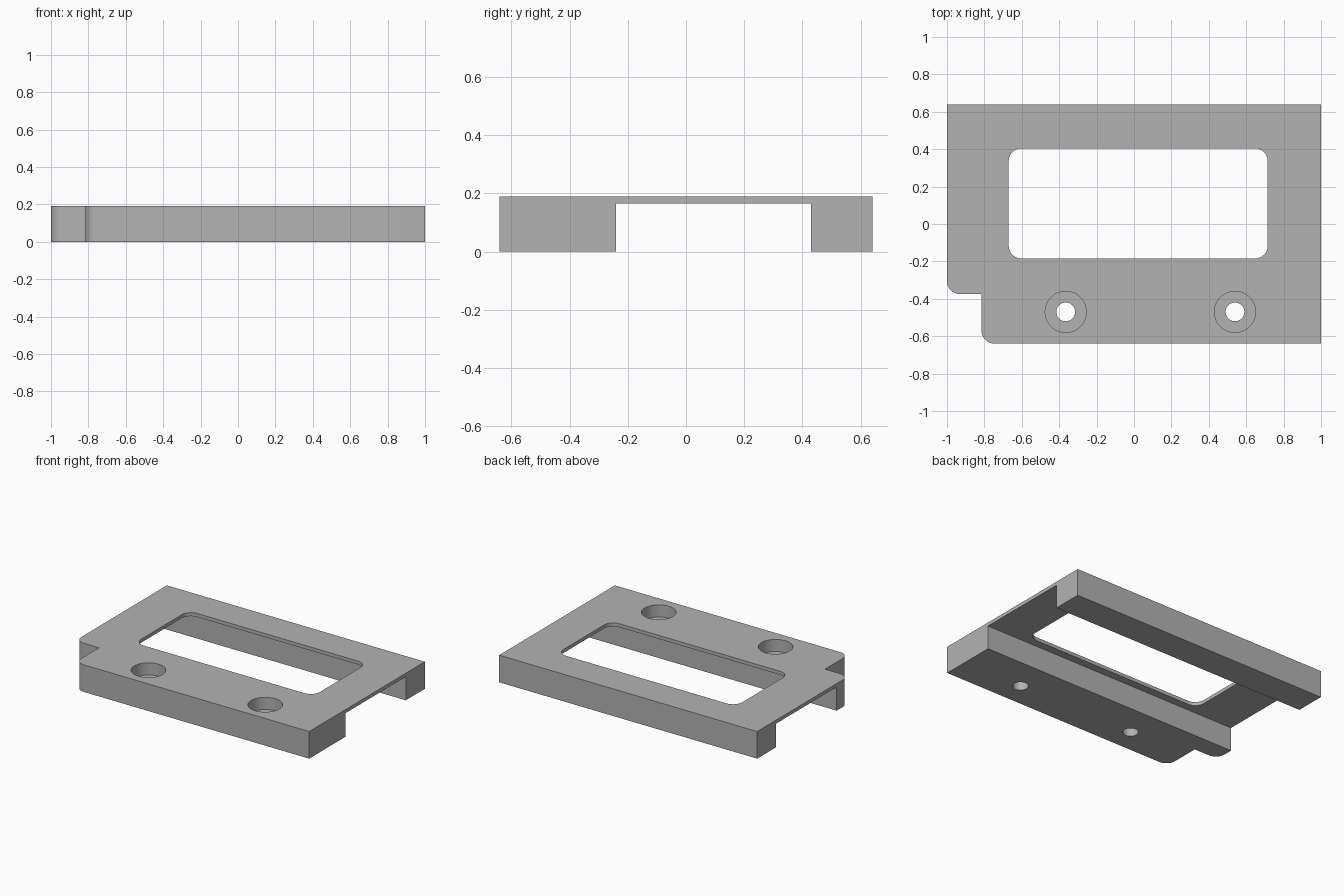
import bpy, bmesh, math
from mathutils import Vector

cube = bpy.data.objects.get("Cube")
if cube:
    bpy.data.objects.remove(cube, do_unlink=True)

HEIGHT = 0.19
PLATE_BOTTOM = 0.165
BORE_FLOOR = 0.105
FILLET = 0.07

grey = bpy.data.materials.new("matte grey")
grey.use_nodes = True
colour = (0.45, 0.45, 0.45, 1)
grey.diffuse_color = colour
grey.node_tree.nodes["Principled BSDF"].inputs["Base Color"].default_value = colour


def rounded(points, steps=10):
    """Outline from (x, y, radius) corners, listed counter-clockwise."""
    outline = []
    count = len(points)
    for i, (x, y, r) in enumerate(points):
        corner = Vector((x, y))
        if r == 0:
            outline.append(corner)
            continue
        before = (Vector(points[i - 1][:2]) - corner).normalized()
        after = (Vector(points[(i + 1) % count][:2]) - corner).normalized()
        centre = corner + (before + after) * r
        for s in range(steps + 1):
            a = math.pi / 2 * s / steps
            outline.append(centre - after * r * math.cos(a) - before * r * math.sin(a))
    return outline


def circle(x, y, r, sides=48):
    return [Vector((x + r * math.cos(math.tau * i / sides),
                    y + r * math.sin(math.tau * i / sides))) for i in range(sides)]


def rectangle(x0, x1, y0, y1, r=0):
    return rounded([(x0, y0, r), (x1, y0, r), (x1, y1, r), (x0, y1, r)])


def prism(name, outline, z0, z1):
    bm = bmesh.new()
    face = bm.faces.new([bm.verts.new((p.x, p.y, z0)) for p in outline])
    top = bmesh.ops.extrude_face_region(bm, geom=[face])["geom"]
    bmesh.ops.translate(bm, vec=(0, 0, z1 - z0),
                        verts=[v for v in top if isinstance(v, bmesh.types.BMVert)])
    bmesh.ops.recalc_face_normals(bm, faces=bm.faces)
    mesh = bpy.data.meshes.new(name)
    bm.to_mesh(mesh)
    bm.free()
    mesh.materials.append(grey)
    obj = bpy.data.objects.new(name, mesh)
    bpy.context.collection.objects.link(obj)
    return obj


# Plate outline with the stepped front corner
plate = prism("mounting_plate", rounded([
    (-0.815, -0.64, FILLET), (1, -0.64, 0), (1, 0.64, 0),
    (-1, 0.64, 0), (-1, -0.375, FILLET), (-0.815, -0.375, 0)]), 0, HEIGHT)

# Underside channel and rounded window
cutters = [
    prism("channel_cutter", rectangle(-1.2, 1.2, -0.24, 0.43), -0.1, PLATE_BOTTOM),
    prism("window_cutter", rectangle(-0.67, 0.715, -0.185, 0.405, FILLET), 0.1, 0.3),
]
# Counterbored screw holes
for x in (-0.365, 0.54):
    cutters.append(prism("bore_cutter", circle(x, -0.47, 0.11), BORE_FLOOR, 0.3))
    cutters.append(prism("hole_cutter", circle(x, -0.47, 0.05), -0.1, 0.15))

for cutter in cutters:
    cutter.hide_render = True
    cut = plate.modifiers.new(cutter.name, 'BOOLEAN')
    cut.operation = 'DIFFERENCE'
    cut.solver = 'EXACT'
    cut.object = cutter

# Bake the cuts and drop the helpers
bpy.context.view_layer.update()
graph = bpy.context.evaluated_depsgraph_get()
baked = bpy.data.meshes.new_from_object(plate.evaluated_get(graph))
plate.modifiers.clear()
plate.data = baked
for cutter in cutters:
    bpy.data.objects.remove(cutter, do_unlink=True)

# Smooth the fillets and holes, keep the edges crisp
bpy.ops.object.select_all(action='DESELECT')
plate.select_set(True)
bpy.context.view_layer.objects.active = plate
bpy.ops.object.shade_smooth_by_angle(angle=math.radians(30))
